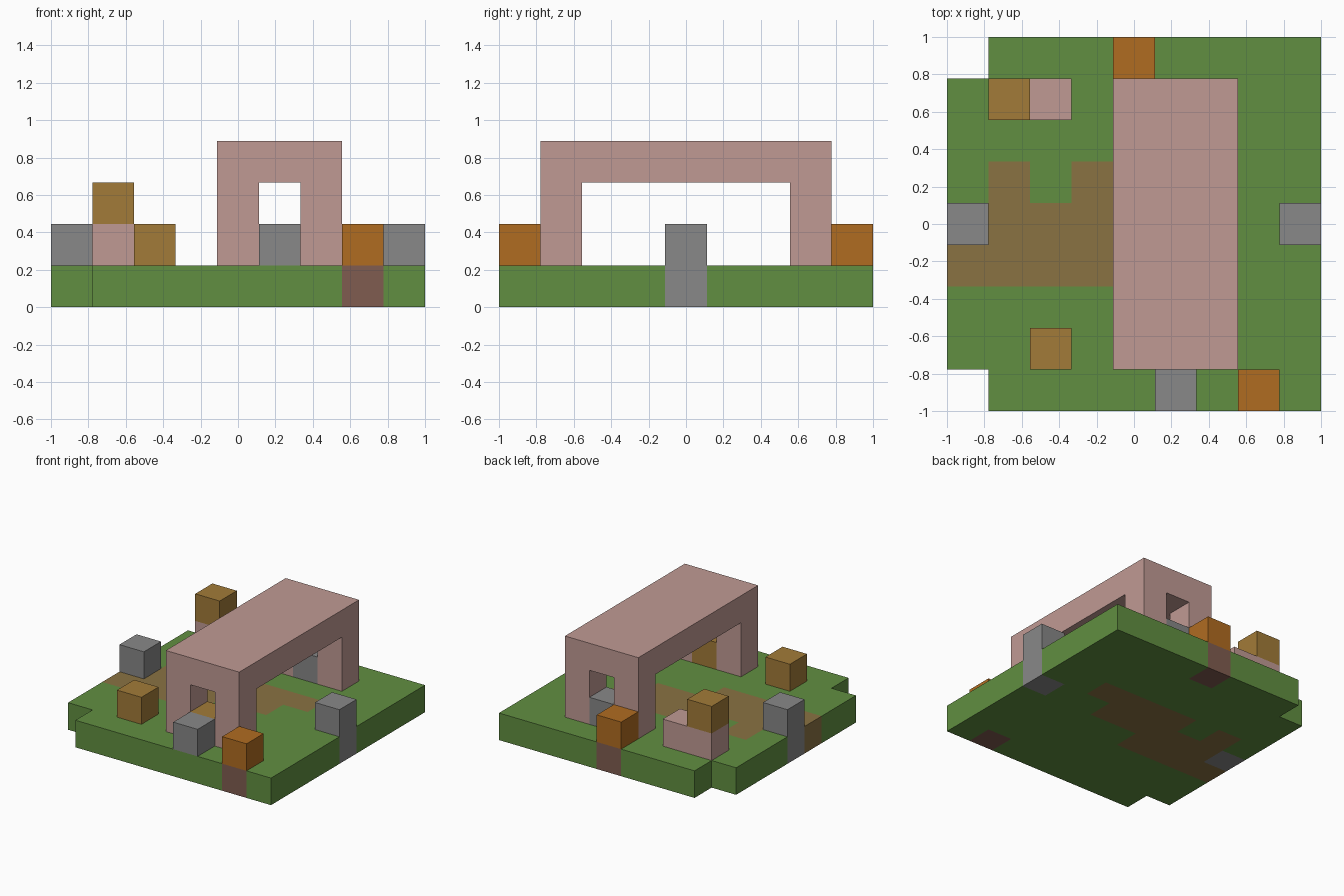
import bpy
import bmesh
from itertools import product
from mathutils import Vector

if "Cube" in bpy.data.objects:
    bpy.data.objects.remove(bpy.data.objects["Cube"], do_unlink=True)

GRID = 9
UNIT = 2 / GRID


def srgb(*channels):
    def lin(c):
        c /= 255
        return c / 12.92 if c <= 0.04045 else ((c + 0.055) / 1.055) ** 2.4
    return tuple(lin(c) for c in channels) + (1.0,)


def material(name, colour):
    mat = bpy.data.materials.new(name)
    mat.use_nodes = True
    mat.diffuse_color = colour
    bsdf = next(n for n in mat.node_tree.nodes if n.type == 'BSDF_PRINCIPLED')
    bsdf.inputs["Base Color"].default_value = colour
    return mat


GRASS = material("grass_green", srgb(97, 143, 65))
DIRT = material("path_brown", srgb(138, 114, 66))
CLAY = material("clay_brown", srgb(128, 92, 80))
PINK = material("dusty_pink", srgb(192, 154, 148))
STONE = material("stone_grey", srgb(136, 136, 136))
GOLD = material("wood_gold", srgb(162, 123, 56))
ORANGE = material("orange", srgb(176, 108, 33))


def blocks(name, cells):
    """Join unit blocks {(column, row, layer): material} into one shell."""
    bm = bmesh.new()
    mats = list(dict.fromkeys(cells.values()))
    for cell, mat in cells.items():
        centre = Vector(cell) + Vector((0.5, 0.5, 0.5))
        for axis, side in product(range(3), (-1, 1)):
            normal = Vector((0, 0, 0))
            normal[axis] = side
            if tuple(int(c + n) for c, n in zip(cell, normal)) in cells:
                continue
            u = Vector((0, 0, 0))
            u[(axis + 1) % 3] = 0.5
            v = normal.cross(u)
            mid = centre + normal * 0.5
            corners = [mid - u - v, mid + u - v, mid + u + v, mid - u + v]
            face = bm.faces.new([bm.verts.new(c) for c in corners])
            face.material_index = mats.index(mat)
    bmesh.ops.remove_doubles(bm, verts=bm.verts, dist=0.01)
    # Move from the block grid to model space
    for vert in bm.verts:
        vert.co = vert.co * UNIT - Vector((1, 1, 0))
    mesh = bpy.data.meshes.new(name)
    bm.to_mesh(mesh)
    bm.free()
    for mat in mats:
        mesh.materials.append(mat)
    obj = bpy.data.objects.new(name, mesh)
    bpy.context.collection.objects.link(obj)
    return obj


# Ground slab with two notched corners, a winding path and set-in blocks
ground = {(i, j, 0): GRASS for i, j in product(range(GRID), repeat=2)}
for corner in ((0, 0, 0), (0, 8, 0)):
    del ground[corner]
path_rows = {3: (0, 1, 2, 3), 4: (1, 2, 3, 4, 5), 5: (1, 3, 4, 5, 6)}
for row, columns in path_rows.items():
    for column in columns:
        ground[column, row, 0] = DIRT
for cell in ((4, 8, 0), (7, 0, 0)):
    ground[cell] = CLAY
for cell in ((0, 4, 0), (8, 4, 0)):
    ground[cell] = STONE
blocks("ground", ground)

# Pavilion: a flat roof on four corner pillars
pavilion = {(i, j, 3): PINK for i, j in product(range(4, 7), range(1, 8))}
for i, j, k in product((4, 6), (1, 7), (1, 2)):
    pavilion[i, j, k] = PINK
blocks("pavilion", pavilion)

# Low wall at the back
blocks("low_wall", {(1, 7, 1): PINK, (2, 7, 1): PINK})

# Single blocks standing on the ground, in the doorways and on the wall
singles = {
    "stone_right": ((0, 4, 1), STONE),
    "stone_left": ((8, 4, 1), STONE),
    "stone_front": ((5, 0, 1), STONE),
    "back_door_block": ((5, 7, 1), STONE),
    "front_door_block": ((5, 1, 1), GOLD),
    "crate_front": ((2, 1, 1), GOLD),
    "crate_on_wall": ((1, 7, 2), GOLD),
    "orange_block_back": ((4, 8, 1), ORANGE),
    "orange_block_front": ((7, 0, 1), ORANGE),
}
for name, (cell, mat) in singles.items():
    blocks(name, {cell: mat})
